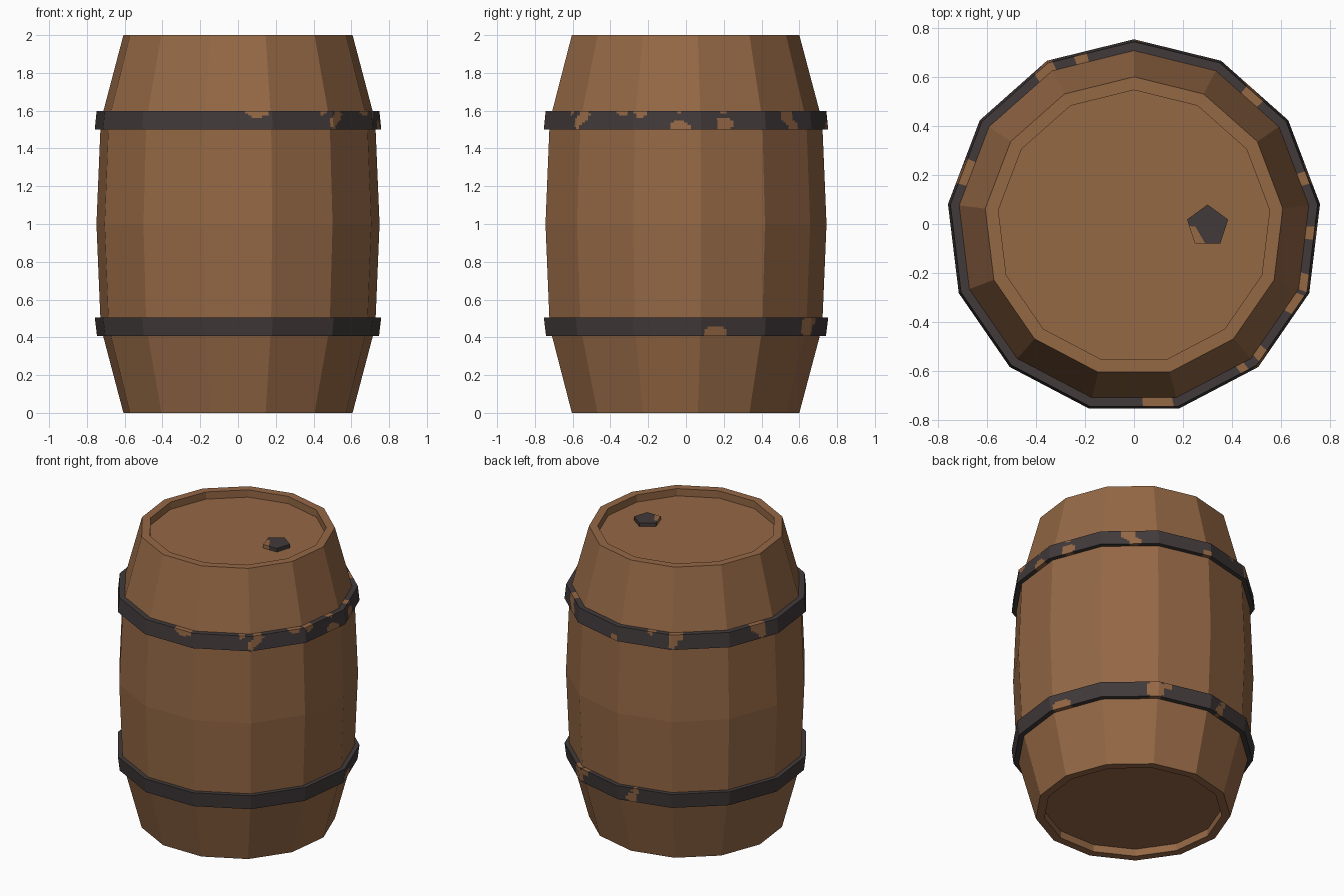
import bpy, bmesh, math
from mathutils import Vector

if "Cube" in bpy.data.objects:
    bpy.data.objects.remove(bpy.data.objects["Cube"])

SIDES = 13
Y_OFF = -0.011          # odd side count: shift so the bounds are centred


def material(name, rgb):
    m = bpy.data.materials.new(name)
    m.diffuse_color = (*rgb, 1)
    m.use_nodes = True
    m.node_tree.nodes["Principled BSDF"].inputs["Base Color"].default_value = m.diffuse_color
    return m


wood = material("oak_brown", (0.300, 0.139, 0.060))
iron = material("dark_iron", (0.054, 0.042, 0.043))


def finish(name, bm, mats):
    bmesh.ops.remove_doubles(bm, verts=bm.verts, dist=1e-5)
    bmesh.ops.recalc_face_normals(bm, faces=bm.faces)
    me = bpy.data.meshes.new(name)
    bm.to_mesh(me)
    bm.free()
    for m in mats:
        me.materials.append(m)
    ob = bpy.data.objects.new(name, me)
    bpy.context.collection.objects.link(ob)
    return ob


def ring(bm, r, z, sub=1):
    """Points round a 13-sided polygon, each side cut into sub pieces."""
    pts = [Vector((r * math.cos(a), r * math.sin(a) + Y_OFF, z)) for a in
           (math.pi / 2 + 2 * math.pi * i / SIDES for i in range(SIDES))]
    return [bm.verts.new(pts[i].lerp(pts[(i + 1) % SIDES], j / sub))
            for i in range(SIDES) for j in range(sub)]


def lathe(bm, profile, sub=1, closed=False):
    rings = [ring(bm, r, z, sub) for r, z in profile]
    n = len(rings[0])
    for a, b in zip(rings, rings[1:] + ([rings[0]] if closed else [])):
        for i in range(n):
            k = (i + 1) % n
            bm.faces.new((a[i], a[k], b[k], b[i]))
    if not closed:
        bm.faces.new(rings[0])
        bm.faces.new(rings[-1])


# Barrel body with recessed lids; lower half mirrored to the top
half = [(0.557, 0.05), (0.557, 0), (0.611, 0), (0.732, 0.455)]
profile = half + [(0.755, 1.0)] + [(r, 2 - z) for r, z in reversed(half)]
bm = bmesh.new()
lathe(bm, profile)
finish("barrel_body", bm, [wood])


# Iron hoops with worn patches: (angle, height 0..1, half width, half height)
def hoop(name, z0, z1, r0, r1, inner, patches):
    rows = 8
    prof = [(r0 + (r1 - r0) * i / rows, z0 + (z1 - z0) * i / rows)
            for i in range(rows + 1)] + [(inner, z1), (inner, z0)]
    bm = bmesh.new()
    lathe(bm, prof, 20, True)
    for f in bm.faces:
        c = f.calc_center_median()
        ang = math.degrees(math.atan2(c.y - Y_OFF, c.x))
        h = (c.z - z0) / (z1 - z0)
        for a, ph, w, hh in patches:
            d = math.radians((ang - a + 180) % 360 - 180) * 0.75
            if (d / w) ** 2 + ((h - ph) / hh) ** 2 < 1:
                f.material_index = 1
    finish(name, bm, [iron, wood])


hoop("upper_hoop", 1.5, 1.598, 0.764, 0.754, 0.69, [
    (-82, 1.05, 0.066, 0.4), (-45, 0.85, 0.035, 0.45), (-48, 0.4, 0.022, 0.35),
    (-53, 1.05, 0.02, 0.3), (-26, 1.05, 0.045, 0.3), (-18, 0.95, 0.03, 0.3),
    (-1.5, 0.1, 0.055, 0.38), (-2, 1.05, 0.02, 0.15), (17, 0.3, 0.05, 0.38),
    (16, 1.05, 0.025, 0.15), (48, 0.75, 0.05, 0.45), (51, 0.2, 0.035, 0.35),
    (88, 0.1, 0.03, 0.3), (107, 1.05, 0.025, 0.25), (120, 0.9, 0.05, 0.3),
    (118, 0.45, 0.025, 0.4), (162, 0.85, 0.05, 0.45), (164, 0.4, 0.035, 0.35)])
hoop("lower_hoop", 0.408, 0.506, 0.752, 0.764, 0.69, [
    (13, 0.1, 0.065, 0.42), (61, 0.5, 0.05, 0.75), (67, 0.9, 0.03, 0.3),
    (97, 0.25, 0.032, 0.4), (99, 0.8, 0.02, 0.35)])


# Pentagonal bung plug on the top lid, with a worn corner
bm = bmesh.new()
bmesh.ops.create_cone(bm, cap_ends=True, segments=5, radius1=0.088,
                      radius2=0.088, depth=0.04)
for v in bm.verts:      # put a corner toward +y
    i = round((math.atan2(v.co.y, v.co.x)) / (math.tau / 5) * 2) / 2
top_v = max((v for v in bm.verts), key=lambda v: v.co.y)
turn = math.pi / 2 - math.atan2(top_v.co.y, top_v.co.x)
for v in bm.verts:
    a = math.atan2(v.co.y, v.co.x) + turn
    v.co = Vector((0.30 + 0.088 * math.cos(a), -0.009 + 0.088 * math.sin(a),
                   1.955 + v.co.z))
bmesh.ops.bisect_plane(bm, geom=bm.verts[:] + bm.edges[:] + bm.faces[:],
                       plane_co=(0.25, -0.01, 0), plane_no=(0.86, 0.5, 0))
bmesh.ops.bisect_plane(bm, geom=bm.verts[:] + bm.edges[:] + bm.faces[:],
                       plane_co=(0.25, -0.01, 0), plane_no=(0.05, 1, 0))
for f in bm.faces:
    c = f.calc_center_median() - Vector((0.25, -0.01, 0))
    if c.x * 0.86 + c.y * 0.5 < -0.0005 and c.y + 0.05 * c.x < 0:
        f.material_index = 1
finish("bung_plug", bm, [iron, wood])
